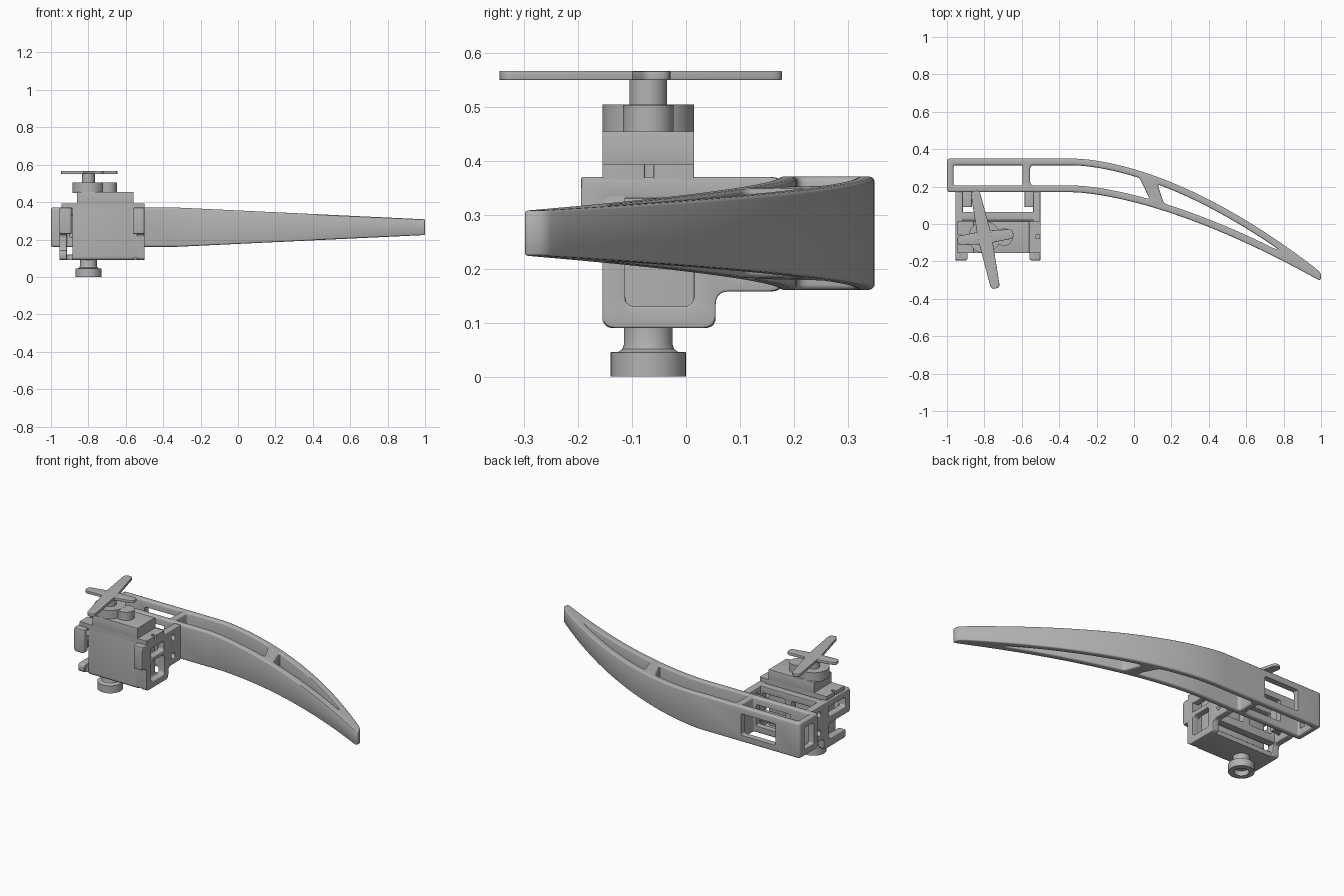
import bpy, bmesh, math
from mathutils import Vector

cube = bpy.data.objects.get("Cube")
if cube:
    bpy.data.objects.remove(cube, do_unlink=True)

grey = bpy.data.materials.new("plain grey")
grey.use_nodes = True
grey.diffuse_color = (0.45, 0.45, 0.45, 1)
grey.node_tree.nodes["Principled BSDF"].inputs["Base Color"].default_value = (0.45, 0.45, 0.45, 1)


def finish(name, bm):
    bmesh.ops.recalc_face_normals(bm, faces=bm.faces[:])
    me = bpy.data.meshes.new(name)
    bm.to_mesh(me)
    bm.free()
    me.materials.append(grey)
    me.shade_smooth()
    me.set_sharp_from_angle(angle=math.radians(35))
    obj = bpy.data.objects.new(name, me)
    bpy.context.scene.collection.objects.link(obj)
    return obj


# ---- outline helpers ----
def rounded(pts, r):
    pts = [Vector(p) for p in pts]
    out = []
    for i, p in enumerate(pts):
        a, b = pts[i - 1] - p, pts[(i + 1) % len(pts)] - p
        if r == 0 or (-a).angle(b) < 0.4:
            out.append(p)
            continue
        d = min(r, 0.45 * a.length, 0.45 * b.length)
        s, e = p + a.normalized() * d, p + b.normalized() * d
        for k in range(6):
            t = k / 5
            out.append(s * (1 - t) ** 2 + p * 2 * t * (1 - t) + e * t * t)
    return out


def rect(x0, x1, y0, y1, r=0.0):
    return rounded([(x0, y0), (x1, y0), (x1, y1), (x0, y1)], r)


def circle(x, y, r, n=32):
    return [Vector((x + r * math.cos(2 * math.pi * k / n),
                    y + r * math.sin(2 * math.pi * k / n))) for k in range(n)]


def wind(pts, ccw):
    area = sum(pts[i - 1].cross(p) for i, p in enumerate(pts))
    return pts if (area > 0) == ccw else pts[::-1]


def inset(pts, d):
    out = []
    for i, p in enumerate(pts):
        e1 = (p - pts[i - 1]).normalized()
        e2 = (pts[(i + 1) % len(pts)] - p).normalized()
        n1, n2 = Vector((-e1.y, e1.x)), Vector((-e2.y, e2.x))
        out.append(p + (n1 + n2) * (d / max(1 + n1.dot(n2), 0.5)))
    return out


def plate(name, outer, lo, hi, axis="z", holes=(), bevel=0.0):
    """Extrude an outline with holes along an axis, with rounded rims."""
    place = {"x": lambda u, v, w: (w, u, v), "y": lambda u, v, w: (u, w, v),
             "z": lambda u, v, w: (u, v, w)}[axis]
    bm = bmesh.new()
    caps = [[], []]
    if bevel:
        steps = [(bevel * (1 - math.cos(t)), bevel * (1 - math.sin(t)))
                 for t in (math.pi / 2 * k / 3 for k in range(3, -1, -1))]
    else:
        steps = [(0, 0)]
    levels = [(i, lo + z) for i, z in steps] + [(i, hi - z) for i, z in reversed(steps)]
    for loop in [wind(outer, True)] + [wind(h, False) for h in holes]:
        rings = [[bm.verts.new(place(p.x, p.y, w)) for p in inset(loop, d)] for d, w in levels]
        n = len(loop)
        for a, b in zip(rings, rings[1:]):
            for i in range(n):
                bm.faces.new((a[i - 1], a[i], b[i], b[i - 1]))
        for cap, ring in zip(caps, (rings[0], rings[-1])):
            cap += [bm.edges.get((ring[i - 1], ring[i])) for i in range(n)]
    for cap in caps:
        bmesh.ops.triangle_fill(bm, use_beauty=True, use_dissolve=False, edges=cap)
    return finish(name, bm)


def box(name, x, y, z, r=0.0, bevel=0.004):
    return plate(name, rect(*x, *y, r), *z, bevel=bevel)


def lathe(name, x, y, profile, n=40):
    bm = bmesh.new()
    vs = [bm.verts.new((x + r, y, z)) for r, z in profile]
    es = [bm.edges.new(p) for p in zip(vs, vs[1:])]
    bmesh.ops.spin(bm, geom=vs + es, cent=(x, y, 0), axis=(0, 0, 1), angle=2 * math.pi, steps=n)
    bmesh.ops.remove_doubles(bm, verts=bm.verts[:], dist=1e-5)
    return finish(name, bm)


def cut(obj, cutters):
    for c in cutters:
        c.hide_render = True
        mod = obj.modifiers.new("window", "BOOLEAN")
        mod.operation, mod.solver, mod.object = "DIFFERENCE", "EXACT", c
    dg = bpy.context.evaluated_depsgraph_get()
    me = bpy.data.meshes.new_from_object(obj.evaluated_get(dg))
    obj.modifiers.clear()
    obj.data = me
    me.shade_smooth()
    me.set_sharp_from_angle(angle=math.radians(35))
    for c in cutters:
        bpy.data.objects.remove(c, do_unlink=True)


# ---- curved arm ----
def back(x, w=0.0):
    t = max(0, x + 0.33)
    return (x, 0.35 - 0.375 * t ** 1.7 - w * (1 + 0.18 * t))


def front(x, w=0.0):
    t = max(0, x + 0.33)
    return (x, 0.17 - 0.305 * t ** 1.57 + w * (1 + 0.18 * t))


def run(edge, x0, x1, n, w=0.0):
    return [edge(x0 + (x1 - x0) * k / n, w) for k in range(n + 1)]


WALL = 0.036
arm_outline = rounded([(-1, 0.17)] + run(front, -0.33, 0.95, 28) + [(1, -0.305), (1, -0.262)]
                      + run(back, 0.96, -0.33, 28) + [(-1, 0.35)], 0.02)
root_slot = rect(-0.965, -0.595, 0.206, 0.314, 0.012)
middle_slot = rounded([front(-0.555, WALL)] + run(front, -0.33, 0.085, 10, WALL)
                      + run(back, 0.03, -0.33, 10, WALL) + [back(-0.555, WALL)], 0.02)
tip_slot = rounded(run(front, 0.16, 0.74, 16, WALL) + [(0.78, -0.143)]
                   + run(back, 0.74, 0.125, 16, WALL), 0.02)
arm = plate("curved_arm", arm_outline, 0.16, 0.37, holes=[root_slot, middle_slot, tip_slot],
            bevel=0.01)
for v in arm.data.vertices:
    s = 1 - 0.6 * max(0, v.co.x + 0.33) / 1.33
    v.co.z = 0.266 + (v.co.z - 0.265) * s
cut(arm, [plate("wall_window", rect(-0.84, -0.61, 0.2, 0.33, 0.012), 0.1, 0.42, "y"),
          plate("end_window", rect(0.215, 0.305, 0.2, 0.33, 0.012), -1.1, -0.93, "x")])

# ---- bracket: two side plates with windows and screw holes ----
rear = [(-0.155, 0.09), (0.055, 0.09), (0.055, 0.158), (0.18, 0.158), (0.18, 0.37),
        (-0.195, 0.37), (-0.195, 0.23)]
upper_window = rect(-0.15, 0.01, 0.275, 0.33, 0.012)
screws = [circle(0.1, z, 0.016, 20) for z in (0.21, 0.32)]
plate("left_side_plate", rounded(rear + [(-0.155, 0.23)], 0.025), -0.54, -0.5, "x",
      [rect(-0.113, 0.015, 0.13, 0.25, 0.02), upper_window] + screws, 0.004)
plate("right_side_plate", rounded(rear + [(0.01, 0.23), (0.01, 0.14), (-0.155, 0.14)], 0.02),
      -0.955, -0.915, "x", [upper_window] + screws, 0.004)
for side, outer, inner in (("left", (-0.56, -0.5), (-0.585, -0.53)),
                           ("right", (-0.955, -0.89), (-0.925, -0.867))):
    box(side + "_front_ear", outer, (-0.195, -0.15), (0.23, 0.37), 0.015)
    box(side + "_arm_lug", inner, (0.09, 0.18), (0.2, 0.33))
box("front_wall", (-0.57, -0.5), (-0.155, -0.113), (0.1, 0.37))
box("bottom_plate", (-0.95, -0.505), (-0.135, 0.035), (0.09, 0.12))
plate("back_plate", rect(-0.95, -0.505, 0.16, 0.37), 0.02, 0.065, "y",
      [rect(-0.9, -0.745, 0.21, 0.33, 0.015), rect(-0.705, -0.55, 0.21, 0.33, 0.015)], 0.004)

# ---- servo motor ----
plate("servo_body", rect(-0.155, 0.015, 0.09, 0.385, 0.02), -0.885, -0.56, "x", bevel=0.003)
plate("servo_flange", rounded([(-0.945, -0.155), (-0.5, -0.155), (-0.5, -0.077), (-0.525, -0.077),
                               (-0.525, -0.06), (-0.5, -0.06), (-0.5, 0.015), (-0.945, 0.015),
                               (-0.945, -0.06), (-0.92, -0.06), (-0.92, -0.077),
                               (-0.945, -0.077)], 0.003), 0.365, 0.393)
box("servo_top", (-0.86, -0.56), (-0.155, 0.015), (0.385, 0.455), bevel=0.002)
plate("gear_housing", circle(-0.8, -0.07, 0.085, 48), 0.45, 0.505)
plate("small_gear_housing", circle(-0.695, -0.07, 0.047), 0.45, 0.504)
plate("output_shaft", circle(-0.8, -0.07, 0.035), 0.5, 0.552)


# ---- cross-shaped horn ----
def blade(name, a, b, tip, mid, z):
    a, b = Vector(a), Vector(b)
    d = (b - a).normalized()
    n = Vector((-d.y, d.x))
    c = a + d * (Vector((-0.795, -0.072)) - a).dot(d)
    pts = [a - n * tip, c - n * mid, b - n * tip, b + n * tip, c + n * mid, a + n * tip]
    plate(name, rounded(pts, tip), *z, bevel=0.002)


blade("long_horn_blade", (-0.85, 0.177), (-0.74, -0.345), 0.024, 0.038, (0.55, 0.567))
blade("short_horn_blade", (-0.945, -0.09), (-0.645, -0.052), 0.024, 0.036, (0.55, 0.5665))

# ---- pivot knob underneath ----
lathe("pivot_knob", -0.8, -0.07, [(0, 0.03), (0.04, 0.03), (0.04, 0), (0.07, 0), (0.07, 0.045),
                                  (0.055, 0.046), (0.048, 0.051), (0.045, 0.06), (0.045, 0.095),
                                  (0, 0.095)])
